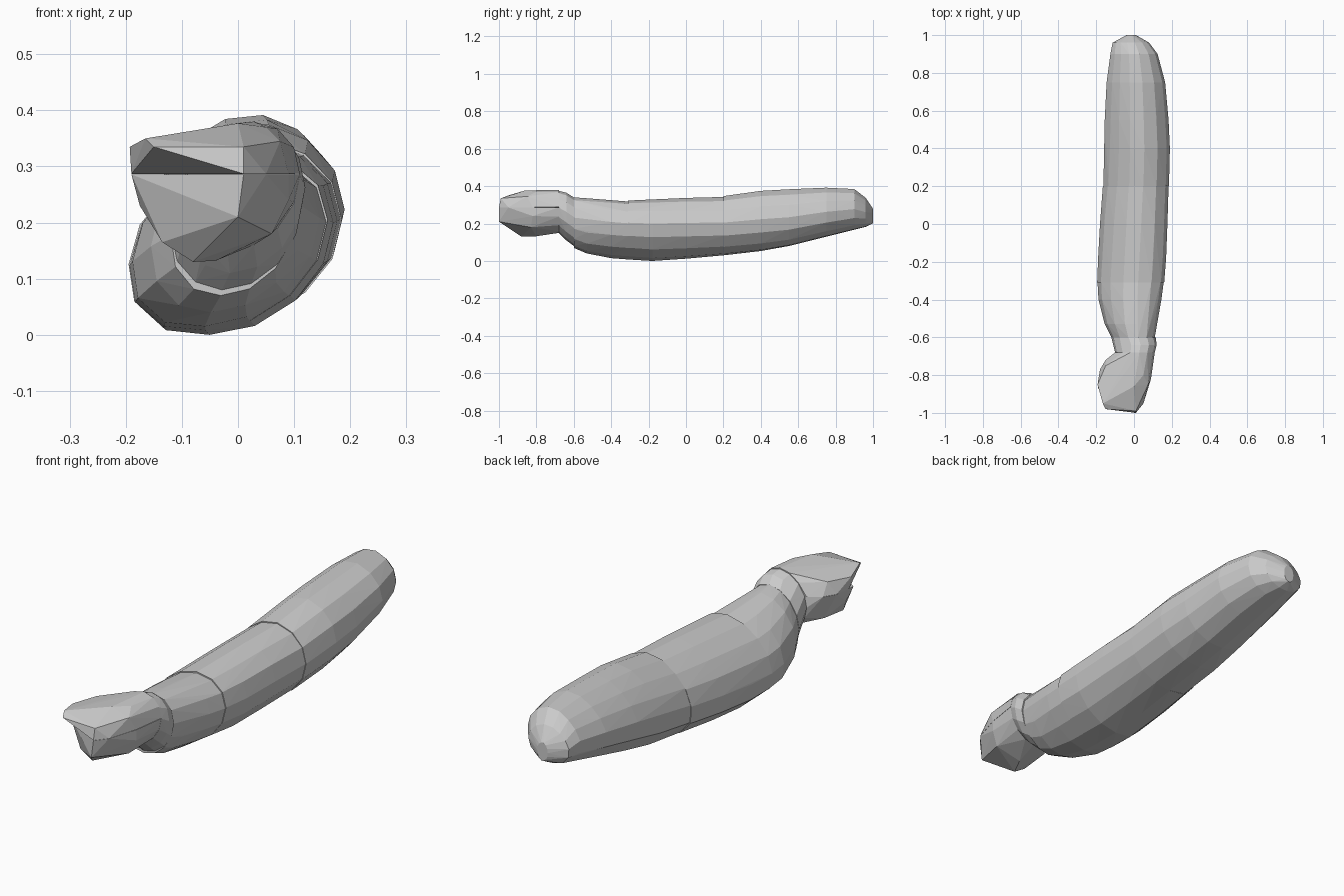
import bpy, bmesh
from math import sin, cos, tau

SIDES = 14


def hull(name, points):
    """Flat-shaded convex piece around a set of points."""
    bm = bmesh.new()
    for p in points:
        bm.verts.new(p)
    res = bmesh.ops.convex_hull(bm, input=bm.verts[:])
    junk = {g for g in res["geom_interior"] + res["geom_unused"]
            if isinstance(g, bmesh.types.BMVert)}
    bmesh.ops.delete(bm, geom=list(junk), context='VERTS')
    bmesh.ops.recalc_face_normals(bm, faces=bm.faces[:])
    mesh = bpy.data.meshes.new(name)
    bm.to_mesh(mesh)
    bm.free()
    bpy.context.collection.objects.link(bpy.data.objects.new(name, mesh))


def ring(y, x0, x1, z0, z1, lean=0.0, sag=0.0):
    """Oval cross-section in the given extents; lean skews it, sag drops its left side."""
    pts = []
    for i in range(SIDES):
        c, s = cos(i * tau / SIDES), sin(i * tau / SIDES + lean)
        k = 1 + sag * min(c, 0) * s
        pts.append((min(max((x0 + x1) / 2 + (x1 - x0) / 2 * c * k, x0), x1), y,
                    min(max((z0 + z1) / 2 + (z1 - z0) / 2 * s * k, z0), z1)))
    return pts


# Body segments: rings of y, x range, z range, lean, sag
segments = {
    "neck": [(-0.68, -0.10, 0.11, 0.15, 0.375, 0.2),
             (-0.64, -0.10, 0.12, 0.11, 0.365, 0.2),
             (-0.60, -0.12, 0.115, 0.08, 0.34, 0.2)],
    "front_body": [(-0.60, -0.12, 0.11, 0.07, 0.34, 0.2, 0.05),
                   (-0.53, -0.155, 0.12, 0.04, 0.335, 0.2, 0.05),
                   (-0.40, -0.188, 0.145, 0.015, 0.325, 0.25, 0.08),
                   (-0.31, -0.193, 0.157, 0.008, 0.318, 0.25, 0.08)],
    "middle_body": [(-0.31, -0.195, 0.16, 0.008, 0.323, 0.25, 0.08),
                    (-0.18, -0.19, 0.17, 0.0, 0.328, 0.22, 0.1),
                    (0.0, -0.18, 0.177, 0.012, 0.337, 0.18, 0.14),
                    (0.20, -0.165, 0.183, 0.03, 0.343, 0.12, 0.18)],
    "tail": [(0.20, -0.162, 0.185, 0.03, 0.348, 0.1, 0.2),
             (0.40, -0.158, 0.19, 0.053, 0.377, 0.05, 0.25),
             (0.55, -0.155, 0.183, 0.08, 0.387, 0, 0.25),
             (0.75, -0.145, 0.165, 0.13, 0.395, 0, 0.25),
             (0.90, -0.125, 0.125, 0.167, 0.387, 0, 0.25),
             (0.96, -0.113, 0.08, 0.182, 0.34, 0, 0.2),
             (1.00, -0.04, 0.01, 0.20, 0.28)],
}
for name, rings in segments.items():
    hull(name, [p for r in rings for p in ring(*r)])

# Head: upper half and lower jaw meet at the mouth line
back = ring(-0.68, -0.10, 0.11, 0.15, 0.38, 0.2)
upper = [(0.01, -1.0, 0.287), (0.01, -0.99, 0.335), (-0.15, -0.98, 0.335),
         (-0.165, -0.95, 0.35), (-0.193, -0.85, 0.335), (-0.19, -0.84, 0.287),
         (-0.18, -0.77, 0.287), (-0.15, -0.72, 0.287), (-0.15, -0.75, 0.34),
         (0.0, -0.86, 0.377), (0.05, -0.80, 0.37), (0.075, -0.85, 0.345),
         (0.09, -0.82, 0.287), (0.05, -0.95, 0.287)]
lower = [(0.01, -1.0, 0.286), (0.0, -1.0, 0.21), (0.05, -0.95, 0.286),
         (-0.19, -0.87, 0.286), (-0.18, -0.77, 0.286), (-0.15, -0.72, 0.286),
         (-0.175, -0.84, 0.23), (-0.135, -0.88, 0.165), (-0.08, -0.88, 0.13),
         (-0.04, -0.80, 0.132), (0.06, -0.83, 0.18), (0.09, -0.82, 0.24),
         (0.09, -0.82, 0.286), (-0.135, -0.75, 0.18)]
hull("head_top", upper + [(x, y, max(z, 0.287)) for x, y, z in back])
hull("lower_jaw", lower + [(x, y, min(z, 0.286)) for x, y, z in back])
